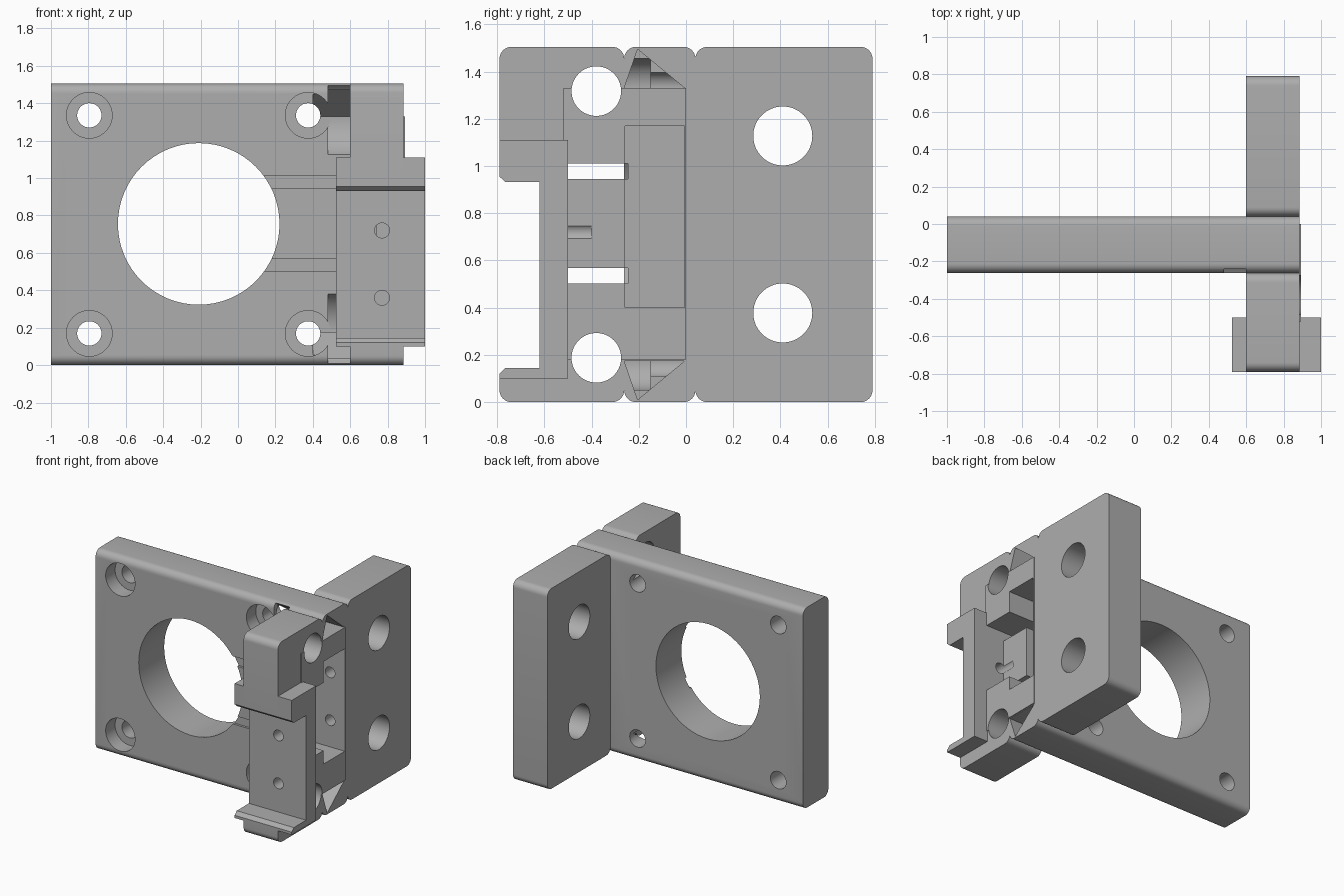
import bpy, bmesh, math
from mathutils import Matrix, Vector

if "Cube" in bpy.data.objects:
    bpy.data.objects.remove(bpy.data.objects["Cube"])

grey = bpy.data.materials.new("plain grey")
grey.use_nodes = True
COLOUR = (0.42, 0.42, 0.42, 1)
grey.diffuse_color = COLOUR
grey.node_tree.nodes["Principled BSDF"].inputs["Base Color"].default_value = COLOUR

TOP, END, SIDE = 1.505, 0.885, 0.6
MID = TOP / 2
FILLET = 0.05


def finish(bm, name):
    bmesh.ops.recalc_face_normals(bm, faces=bm.faces[:])
    mesh = bpy.data.meshes.new(name)
    bm.to_mesh(mesh)
    bm.free()
    mesh.materials.append(grey)
    ob = bpy.data.objects.new(name, mesh)
    bpy.context.collection.objects.link(ob)
    return ob


def prism(name, profile, x0, x1):
    """Extrude a (y, z) outline from x0 to x1."""
    bm = bmesh.new()
    face = bm.faces.new([bm.verts.new((x0, y, z)) for y, z in profile])
    out = bmesh.ops.extrude_face_region(bm, geom=[face])
    verts = [g for g in out["geom"] if isinstance(g, bmesh.types.BMVert)]
    bmesh.ops.translate(bm, verts=verts, vec=(x1 - x0, 0, 0))
    return finish(bm, name)


def box(name, x0, x1, y0, y1, z0, z1):
    return prism(name, [(y0, z0), (y1, z0), (y1, z1), (y0, z1)], x0, x1)


def rod(name, axis, start, end, a, b, radius):
    """Cylinder along X or Y; a, b are its other two coordinates."""
    bm = bmesh.new()
    bmesh.ops.create_cone(bm, cap_ends=True, segments=64, radius1=radius,
                          radius2=radius, depth=end - start)
    mid = (start + end) / 2
    place = Vector((mid, a, b)) if axis == 'X' else Vector((a, mid, b))
    turn = Matrix.Rotation(math.pi / 2, 4, 'Y' if axis == 'X' else 'X')
    bmesh.ops.transform(bm, matrix=Matrix.Translation(place) @ turn, verts=bm.verts)
    return finish(bm, name)


def slab_outline(spans):
    """Outline of neighbouring slabs with rounded top and bottom corners."""
    top = []
    for y0, y1 in spans:
        for cy, first in ((y0 + FILLET, 180), (y1 - FILLET, 90)):
            for i in range(9):
                t = math.radians(first - i * 90 / 8)
                point = (cy + FILLET * math.cos(t), TOP - FILLET + FILLET * math.sin(t))
                if not top or math.dist(point, top[-1]) > 1e-4:
                    top.append(point)
    return top + [(y, TOP - z) for y, z in reversed(top)]


def flip(profile):
    return [(y, TOP - z) for y, z in profile]


# Main solids
plate = prism("mounting_plate", slab_outline([(-0.262, 0.04)]), -1, SIDE)
wings = prism("side_wings", slab_outline([(-0.79, -0.262), (-0.262, 0.04), (0.04, 0.79)]), SIDE, END)
panel = box("raised_side_panel", END, END + 0.007, -0.52, 0, 0.18, 1.33)
ears = [box("clip_inner_flange", 0.525, SIDE, -0.79, -0.5, 0.1, 1.11),
        box("clip_outer_flange", END, 1, -0.79, -0.5, 0.1, 1.11)]

# Plate cutters: large bore and counterbored screw holes
plate_cuts = [rod("bore_cutter", 'Y', -1, 1, -0.21, 0.755, 0.432)]
screw_cuts = []
for x in (-0.795, 0.375):
    for z in (MID - 0.583, MID + 0.583):
        screw_cuts += [rod("screw_cutter", 'Y', -1, 1, x, z, 0.065),
                       rod("counterbore_cutter", 'Y', -1, -0.15, x, z, 0.122)]

# Wing cutters: large holes, with head clearance running into the plate
wing_cuts, clearance = [], []
for z in (MID - 0.375, MID + 0.375):
    wing_cuts.append(rod("rear_hole_cutter", 'X', 0, 2, 0.41, z, 0.125))
front_holes = []
for z in (MID - 0.565, MID + 0.565):
    front_holes.append(rod("front_hole_cutter", 'X', 0.61 - 0.1, 2, -0.38, z, 0.105))
    clearance.append(rod("head_clearance_cutter", 'X', 0.482, SIDE, -0.38, z, 0.226))

# Triangular openings at the top and bottom of the plate end
triangle = [(-0.262, 1.33), (-0.005, 1.33), (-0.205, 1.495)]
tunnels = [prism("corner_opening_cutter", p, 0.4, 2) for p in (triangle, flip(triangle))]

# Tie slots, window and end pocket
slots = [box("tie_slot_cutter", 0.1, 2, -0.5, -0.245, z, z + 0.066) for z in (0.502, 0.945)]
window = [box("window_cutter", 0.74, 2, -0.5, -0.25, 0.502, 1.011),
          box("end_pocket_cutter", 0.64, 2, -0.258, -0.006, 0.4, 1.17)]
pocket_holes = [rod("pocket_hole_cutter", 'Y', -0.1, 0.14, 0.77, z, 0.04) for z in (0.6, 0.96)]

# Rail channel across the front of the clip, with small fixing holes
channel = [prism("rail_channel_cutter",
                 [(-1, 0.12), (-0.79, 0.12), (-0.765, 0.145), (-0.62, 0.145), (-0.62, 0.932),
                  (-0.765, 0.932), (-0.79, 0.955), (-1, 0.955)], 0, 2)]
fixing = [rod("fixing_hole_cutter", 'Y', -1, -0.4, 0.77, z, 0.04) for z in (0.36, 0.72)]

cuts = {
    plate: plate_cuts + screw_cuts + clearance + tunnels + slots,
    wings: wing_cuts + front_holes + tunnels + window + slots + pocket_holes + channel + fixing,
    panel: front_holes + window + slots,
    ears[0]: channel,
    ears[1]: channel,
}

for ob, cutters in cuts.items():
    bpy.ops.object.select_all(action='DESELECT')
    ob.select_set(True)
    bpy.context.view_layer.objects.active = ob
    for cutter in cutters:
        mod = ob.modifiers.new("cut", 'BOOLEAN')
        mod.operation = 'DIFFERENCE'
        mod.solver = 'EXACT'
        mod.object = cutter
        bpy.ops.object.modifier_apply(modifier=mod.name)
    bpy.ops.object.shade_smooth_by_angle(angle=math.radians(25))

# Remove the cutters
for cutter in {c for group in cuts.values() for c in group}:
    bpy.data.objects.remove(cutter)
